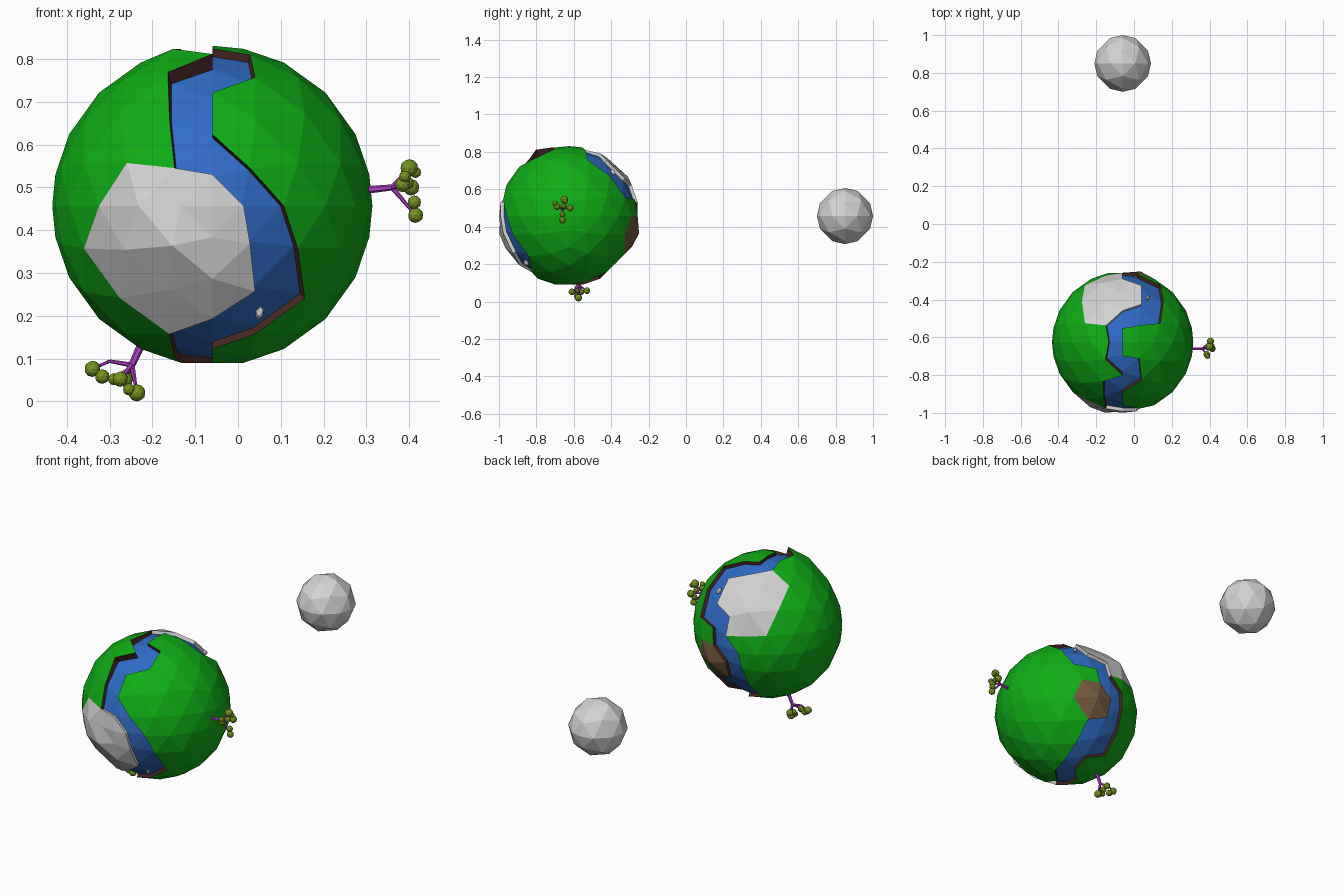
import bpy, bmesh, math
from mathutils import Vector, Matrix
from itertools import product

if "Cube" in bpy.data.objects:
    bpy.data.objects.remove(bpy.data.objects["Cube"])

PLANET, RADIUS, N = Vector((-0.06, -0.625, 0.457)), 0.374, 6
MOON, MOON_RADIUS = Vector((-0.06, 0.85, 0.457)), 0.15
RIVER_LEVEL = 0.95


def material(name, rgb):
    m = bpy.data.materials.new(name)
    m.diffuse_color = (*rgb, 1)
    m.use_nodes = True
    m.node_tree.nodes["Principled BSDF"].inputs["Base Color"].default_value = m.diffuse_color
    return m


GRASS = material("grass green", (0.005, 0.42, 0.008))
WATER = material("water blue", (0.03, 0.15, 0.57))
ROCK = material("rock grey", (0.66, 0.66, 0.66))
BANK = material("bank brown", (0.06, 0.02, 0.016))
DIRT = material("dirt brown", (0.17, 0.10, 0.045))
BARK = material("bark purple", (0.45, 0.05, 0.62))
LEAF = material("leaf olive", (0.18, 0.30, 0.015))


def mesh_object(name, verts, faces, mat):
    me = bpy.data.meshes.new(name)
    me.from_pydata(verts, [], faces)
    me.materials.append(mat)
    ob = bpy.data.objects.new(name, me)
    bpy.context.collection.objects.link(ob)
    return ob


def octa_faces(n):
    """Triangles of an octahedron split n times per edge, as lattice triples."""
    out = []
    for sx, sy, sz in product((1, -1), repeat=3):
        for i, j in product(range(n), repeat=2):
            up, down = n - 1 - i - j, n - 2 - i - j
            tris = []
            if up >= 0:
                tris.append([(i + 1, j, up), (i, j + 1, up), (i, j, up + 1)])
            if down >= 0:
                tris.append([(i, j + 1, down + 1), (i + 1, j, down + 1), (i + 1, j + 1, down)])
            for t in tris:
                t = [(a * sx, b * sy, c * sz) for a, b, c in t]
                out.append(t if sx * sy * sz > 0 else t[::-1])
    return out


def build(name, polys, center, radius, mat):
    """polys: lists of (lattice point, height factor)."""
    index, verts, faces = {}, [], []
    for p in polys:
        for key in p:
            if key not in index:
                index[key] = len(verts)
                verts.append(center + Vector(key[0]).normalized() * radius * key[1])
        faces.append([index[k] for k in p])
    return mesh_object(name, verts, faces, mat)


# Outlines of the river banks and the front and back mountains on the lattice
EAST = [(0, -3, 3), (0, -4, 2), (1, -4, 1), (2, -4, 0), (2, -3, -1), (2, -2, -2), (1, -2, -3),
        (0, -2, -4), (0, -1, -5), (1, 0, -5), (1, 1, -4), (1, 2, -3), (1, 3, -2), (0, 4, -2),
        (0, 5, -1), (1, 5, 0), (1, 4, 1), (2, 3, 1), (2, 2, 2), (2, 1, 3), (1, 1, 4),
        (0, 1, 5), (0, 0, 6), (0, -1, 5), (1, -1, 4), (1, -2, 3)]
WEST = [(-1, -2, 3), (-1, -3, 2), (-1, -4, 1), (0, -5, 1), (1, -5, 0), (1, -4, -1), (1, -3, -2),
        (0, -3, -3), (-1, -2, -3), (-1, -1, -4), (-1, 0, -5), (0, 1, -5), (0, 2, -4), (-1, 2, -3),
        (-1, 3, -2), (-1, 4, -1), (-1, 5, 0), (0, 5, 1), (0, 4, 2), (1, 3, 2), (1, 2, 3),
        (0, 2, 4), (-1, 1, 4), (-1, 0, 5), (-1, -1, 4), (0, -2, 4)]
FRONT_EDGE = [(-1, -4, 1), (-2, -3, 1), (-3, -3, 0), (-3, -2, -1), (-2, -2, -2), (-1, -2, -3)]
BACK_EDGE = [(0, 5, 1), (-1, 4, 1), (-2, 3, 1), (-2, 2, 2), (-2, 1, 3), (-1, 1, 4)]

barrier = set()
for path, closed in ((EAST, 1), (WEST, 1), (FRONT_EDGE, 0), (BACK_EDGE, 0)):
    ends = path[1:] + path[:1] if closed else path[1:]
    barrier |= {frozenset(e) for e in zip(path, ends)}

faces = octa_faces(N)
edge_faces = {}
for f, t in enumerate(faces):
    for a, b in zip(t, t[1:] + t[:1]):
        edge_faces.setdefault(frozenset((a, b)), []).append(f)


def flood(seed):
    """All faces reachable from a lattice point without crossing an outline."""
    todo = [f for f, t in enumerate(faces) if seed in t]
    seen = set(todo)
    while todo:
        t = faces[todo.pop()]
        for a, b in zip(t, t[1:] + t[:1]):
            e = frozenset((a, b))
            if e not in barrier:
                for g in edge_faces[e]:
                    if g not in seen:
                        seen.add(g)
                        todo.append(g)
    return seen


front_rock, back_rock = flood((-1, -4, -1)), flood((-1, 2, 3))
land = flood((4, 0, 2)) | flood((-4, 0, 2))
dirt = {f for f, t in enumerate(faces) if (1, 4, -1) in t}
river = set(range(len(faces))) - front_rock - back_rock - land

# Heights of the rocky peaks, the dirt mound and the raised bank
HEIGHT = {(-1, -4, -1): 1.06, (-2, -3, -1): 1.03, (-1, -3, -2): 0.98, (0, -4, -2): 1.02,
          (0, -5, -1): 1.0, (-2, -4, 0): 1.03, (-1, 2, 3): 1.03, (0, 3, 3): 0.97,
          (-1, 3, 2): 1.05, (1, 4, -1): 1.06,
          (-1, -2, 3): 1.04, (0, -2, 4): 1.06, (-1, -1, 4): 1.04}


def top(p):
    return (p, HEIGHT.get(p, 1.0))


def low(p):
    return (p, RIVER_LEVEL)


# Planet surface
for name, group, mat in (("grassland", land - dirt, GRASS), ("front_mountain", front_rock, ROCK),
                         ("back_mountain", back_rock, ROCK), ("dirt_mound", dirt, DIRT)):
    build(name, [[top(p) for p in faces[f]] for f in sorted(group)], PLANET, RADIUS, mat)
build("river", [[low(p) for p in faces[f]] for f in sorted(river)], PLANET, RADIUS, WATER)

# Walls dropping from the land and the rocks to the water
banks, cliffs = [], []
for f, t in enumerate(faces):
    if f in river:
        continue
    for a, b in zip(t, t[1:] + t[:1]):
        if any(g in river for g in edge_faces[frozenset((a, b))]):
            side = banks if f in land else cliffs
            side.append([top(b), top(a), low(a), low(b)])
build("river_banks", banks, PLANET, RADIUS, BANK)
build("mountain_cliffs", cliffs, PLANET, RADIUS, ROCK)

# Moon
build("moon", [[(p, 1.0) for p in t] for t in octa_faces(3)], MOON, MOON_RADIUS, ROCK)

# Small stones standing in the river
for name, d in (("front_stone", Vector((0.31, -0.64, -0.70))), ("back_stone", Vector((0.37, 0.655, 0.656)))):
    d.normalize()
    place = Matrix.Translation(PLANET + d * RADIUS * 0.955) @ d.to_track_quat('Z', 'Y').to_matrix().to_4x4()
    stone = build(name, [[(p, 1.0) for p in t] for t in octa_faces(2)], Vector(), 1.0, ROCK)
    stone.data.transform(place @ Matrix.Diagonal((0.009, 0.018, 0.012, 1)))


def tree(name, limbs, leaves):
    """limbs: (start, end, start radius, end radius); leaves: (centre, radius)."""
    for part, mat in (("branches", BARK), ("foliage", LEAF)):
        bm = bmesh.new()
        if part == "branches":
            for a, b, r1, r2 in limbs:
                a, b = Vector(a), Vector(b)
                d = b - a
                m = Matrix.Translation((a + b) / 2) @ d.to_track_quat('Z', 'Y').to_matrix().to_4x4()
                bmesh.ops.create_cone(bm, cap_ends=True, segments=6, radius1=r1, radius2=r2,
                                      depth=d.length, matrix=m)
        else:
            for c, r in leaves:
                bmesh.ops.create_icosphere(bm, subdivisions=2, radius=r, matrix=Matrix.Translation(c))
        me = bpy.data.meshes.new(f"{name}_{part}")
        bm.to_mesh(me)
        bm.free()
        me.materials.append(mat)
        bpy.context.collection.objects.link(bpy.data.objects.new(me.name, me))


# Tree on the right side
fork = (0.36, -0.66, 0.50)
tips = [((0.40, -0.65, 0.545), 0.021), ((0.385, -0.69, 0.507), 0.018), ((0.405, -0.62, 0.50), 0.019),
        ((0.415, -0.66, 0.435), 0.018)]
extra = [((0.412, -0.66, 0.465), 0.016), ((0.415, -0.645, 0.535), 0.013),
         ((0.39, -0.70, 0.525), 0.014), ((0.395, -0.655, 0.51), 0.016)]
tree("side_tree", [((0.30, -0.66, 0.494), fork, 0.009, 0.007)] +
     [(fork, t, 0.006, 0.003) for t, r in tips], tips + extra)

# Tree hanging underneath
fork = (-0.248, -0.57, 0.085)
tips = [((-0.34, -0.575, 0.076), 0.019), ((-0.275, -0.61, 0.052), 0.018),
        ((-0.26, -0.53, 0.058), 0.018), ((-0.236, -0.575, 0.02), 0.02)]
extra = [((-0.317, -0.58, 0.058), 0.017), ((-0.29, -0.60, 0.052), 0.014),
         ((-0.255, -0.585, 0.028), 0.014), ((-0.262, -0.56, 0.05), 0.016)]
tree("lower_tree", [((-0.225, -0.57, 0.135), fork, 0.010, 0.008),
                    (fork, (-0.30, -0.572, 0.094), 0.006, 0.004),
                    ((-0.30, -0.572, 0.094), tips[0][0], 0.004, 0.003)] +
     [(fork, t, 0.007, 0.003) for t, r in tips[1:]], tips + extra)
